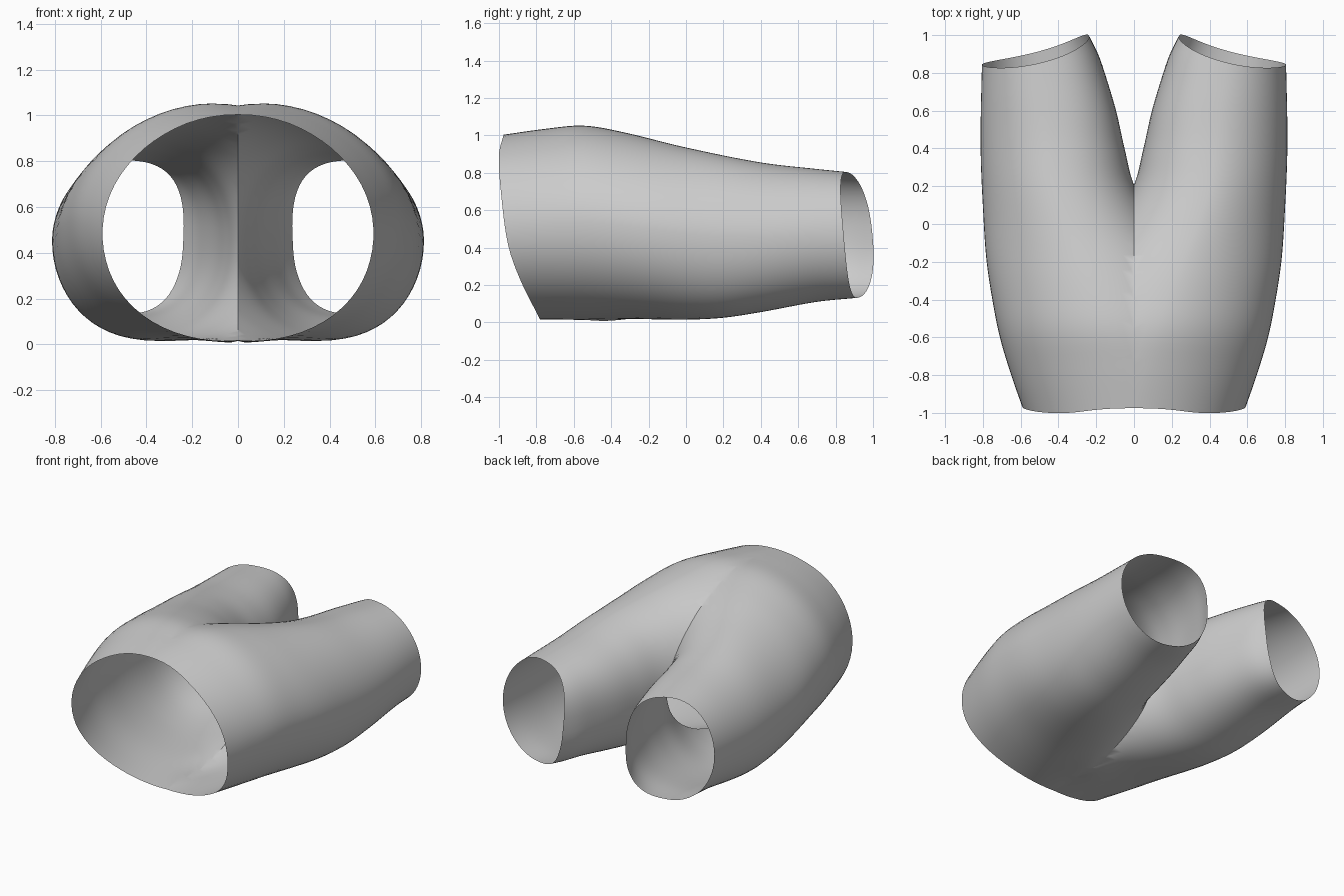
import bpy, bmesh, math

if "Cube" in bpy.data.objects:
    bpy.data.objects.remove(bpy.data.objects["Cube"])

# Profiles along the length (y, value): outer side, inner side, top and bottom
OUTER = [(-1, .58), (-.8, .65), (-.6, .71), (-.4, .75), (-.2, .78), (0, .795),
         (.4, .812), (.85, .805), (1, .80)]
INNER = [(-1, -.58), (-.8, -.56), (-.6, -.50), (-.4, -.41), (-.2, -.28), (0, -.12),
         (.2, -.003), (.4, .05), (.6, .095), (.8, .155), (.9, .19), (1, .24)]
TOP = [(-1, 1.0), (-.75, 1.035), (-.55, 1.052), (-.35, 1.02), (0, .935), (.4, .855),
       (.7, .82), (.9, .80), (1, .79)]
BOTTOM = [(-1, .01), (-.8, .015), (-.4, .02), (0, .015), (.2, .025), (.4, .055),
          (.7, .11), (.9, .13), (1, .14)]
# Slanted waist edge (z, y)
WAIST = [(0, -.78), (.2, -.88), (.4, -.95), (.7, -.99), (.9, -1.0), (1, -.975)]


def curve(pts, u):
    """Smooth interpolation through a list of (u, value) points."""
    u = max(pts[0][0], min(pts[-1][0], u))
    i = 0
    while i < len(pts) - 2 and u > pts[i + 1][0]:
        i += 1

    def slope(k):
        a, b = pts[max(k - 1, 0)], pts[min(k + 1, len(pts) - 1)]
        return (b[1] - a[1]) / (b[0] - a[0])
    (u0, v0), (u1, v1) = pts[i], pts[i + 1]
    d = u1 - u0
    s = (u - u0) / d
    return (v0 * (2*s**3 - 3*s*s + 1) + v1 * (3*s*s - 2*s**3)
            + d * slope(i) * (s**3 - 2*s*s + s) + d * slope(i + 1) * (s**3 - s*s))


def power(v, p):
    """Signed power, for rounder or squarer section corners."""
    return math.copysign(abs(v) ** (2 / p), v)


# One leg: a tube swept from the full waist opening to the leg cuff
SIDES, RINGS = 64, 48
bm = bmesh.new()
rings = []
for r in range(RINGS + 1):
    t = r / RINGS
    ring = []
    for k in range(SIDES):
        ang = 2 * math.pi * k / SIDES
        c, s = math.cos(ang), math.sin(ang)
        mid = math.sin(math.pi * t)
        # flatter outer top, fuller outer underside, squarer inner leg
        if c > 0:
            p = 2 - .2 * mid if s > 0 else 2 + .15 * mid
        else:
            p = 2 + .5 * t * t
        pc, ps = power(c, p), power(s, p)
        start = curve(WAIST, .5 + .5 * ps)
        end = .885 - .077 * pc + .035 * pc * pc - .03 * ps
        y = start + (end - start) * t
        xo, xi = curve(OUTER, y), curve(INNER, y)
        zt, zb = curve(TOP, y), curve(BOTTOM, y)
        x = (xo + xi) / 2 + (xo - xi) / 2 * pc
        z = (zt + zb) / 2 + (zt - zb) / 2 * ps
        # small seam pucker underneath
        z -= .028 * max(0, -s) * math.exp(-(x / .1) ** 2 - ((y + .38) / .2) ** 2)
        ring.append(bm.verts.new((x, y, z)))
    rings.append(ring)
for a, b in zip(rings, rings[1:]):
    for k in range(SIDES):
        n = (k + 1) % SIDES
        bm.faces.new((a[k], b[k], b[n], a[n]))

# Cut at the centre seam, so the mirrored half joins along the crotch
bmesh.ops.bisect_plane(bm, geom=bm.verts[:] + bm.edges[:] + bm.faces[:], dist=1e-5,
                       plane_co=(0, 0, 0), plane_no=(1, 0, 0), clear_inner=True)
bmesh.ops.recalc_face_normals(bm, faces=bm.faces[:])
if sum(f.normal.x * (f.calc_center_median().x - .4) for f in bm.faces) < 0:
    bmesh.ops.reverse_faces(bm, faces=bm.faces[:])
mesh = bpy.data.meshes.new("shorts")
bm.to_mesh(mesh)
bm.free()
shorts = bpy.data.objects.new("shorts", mesh)
bpy.context.collection.objects.link(shorts)

# Mirror to the other leg
mirror = shorts.modifiers.new("other_leg", 'MIRROR')
mirror.use_axis[0] = True
mirror.merge_threshold = .002

bpy.context.view_layer.objects.active = shorts
shorts.select_set(True)
bpy.ops.object.modifier_apply(modifier=mirror.name)
bpy.ops.object.shade_smooth_by_angle(angle=math.radians(50))
